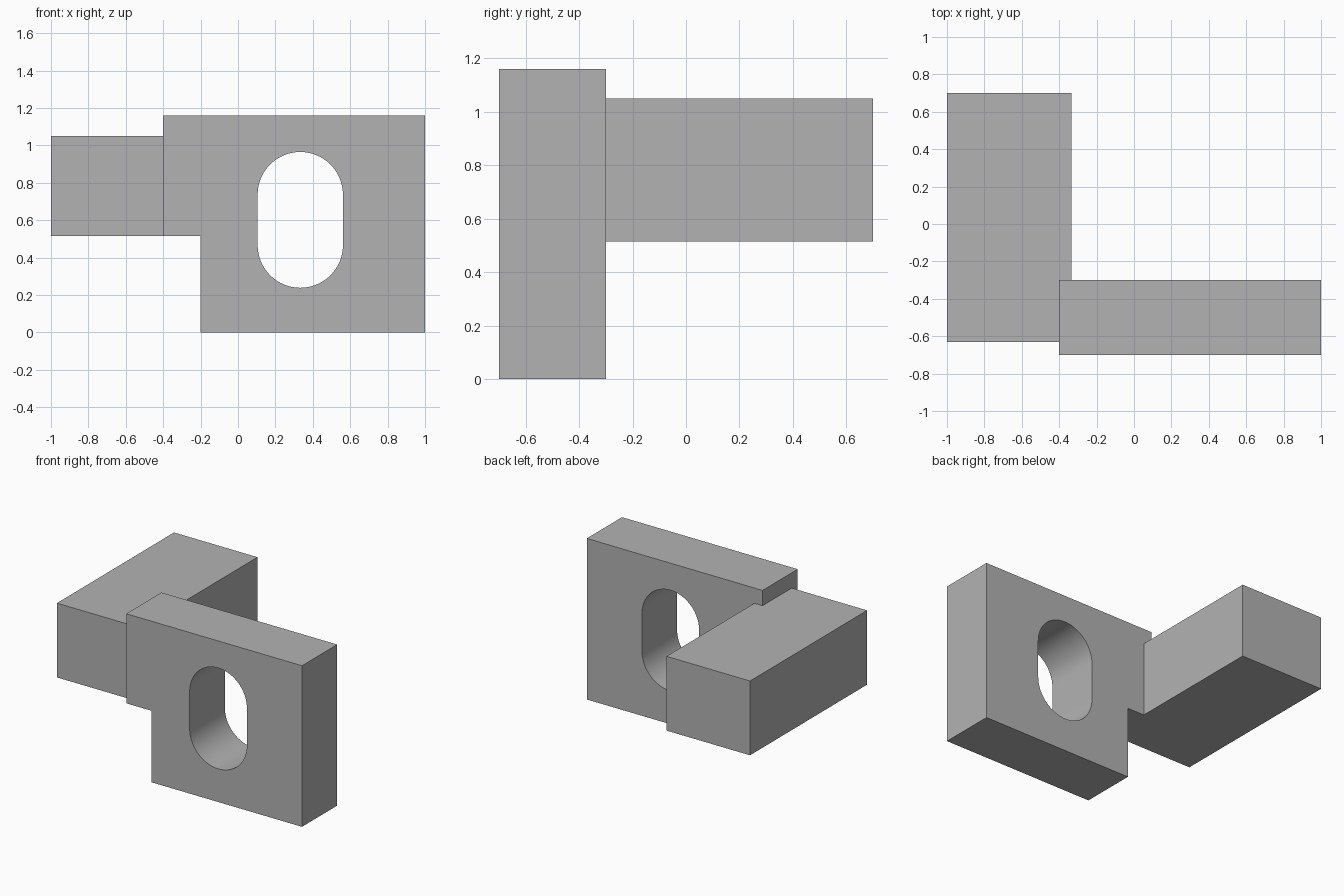
import bpy, bmesh
from math import pi, sin, cos, radians

cube = bpy.data.objects.get("Cube")
if cube:
    bpy.data.objects.remove(cube, do_unlink=True)

grey = bpy.data.materials.new("plain grey")
grey.use_nodes = True
colour = (0.45, 0.45, 0.45, 1)
grey.diffuse_color = colour
grey.node_tree.nodes["Principled BSDF"].inputs["Base Color"].default_value = colour


def prism(name, outline, place, depth):
    """Extrude a closed outline, positioned by place(u, v), along depth."""
    bm = bmesh.new()
    face = bm.faces.new([bm.verts.new(place(u, v)) for u, v in outline])
    new = bmesh.ops.extrude_face_region(bm, geom=[face])["geom"]
    verts = [g for g in new if isinstance(g, bmesh.types.BMVert)]
    bmesh.ops.translate(bm, verts=verts, vec=depth)
    bmesh.ops.recalc_face_normals(bm, faces=bm.faces)
    mesh = bpy.data.meshes.new(name)
    bm.to_mesh(mesh)
    bm.free()
    mesh.materials.append(grey)
    obj = bpy.data.objects.new(name, mesh)
    bpy.context.collection.objects.link(obj)
    return obj


# Upright plate with a stepped lower corner
FRONT, BACK, STEP, TOP = -0.7, -0.3, 0.515, 1.16
plate = prism("slotted_plate",
              [(-0.4, STEP), (-0.2, STEP), (-0.2, 0), (1, 0), (1, TOP), (-0.4, TOP)],
              lambda x, z: (x, FRONT, z), (0, BACK - FRONT, 0))

# Rounded slot through the plate
cx, radius, low, high, steps = 0.333, 0.228, 0.467, 0.737, 32
slot = []
for start, cz in ((0, high), (pi, low)):
    for i in range(steps + 1):
        a = start + pi * i / steps
        slot.append((cx + radius * cos(a), cz + radius * sin(a)))
cutter = prism("slot_cutter", slot, lambda x, z: (x, FRONT - 0.1, z),
               (0, BACK - FRONT + 0.2, 0))
cutter.hide_render = True

cut = plate.modifiers.new("slot", 'BOOLEAN')
cut.operation = 'DIFFERENCE'
cut.solver = 'EXACT'
cut.object = cutter
bpy.ops.object.select_all(action='DESELECT')
bpy.context.view_layer.objects.active = plate
plate.select_set(True)
bpy.ops.object.modifier_apply(modifier=cut.name)
bpy.data.objects.remove(cutter, do_unlink=True)
bpy.ops.object.shade_smooth_by_angle(angle=radians(30))

# Side arm running backwards, notched around the plate
prism("side_arm",
      [(-1, -0.632), (-0.4, -0.632), (-0.4, BACK), (-0.335, BACK), (-0.335, 0.7), (-1, 0.7)],
      lambda x, y: (x, y, STEP), (0, 0, 1.05 - STEP))
